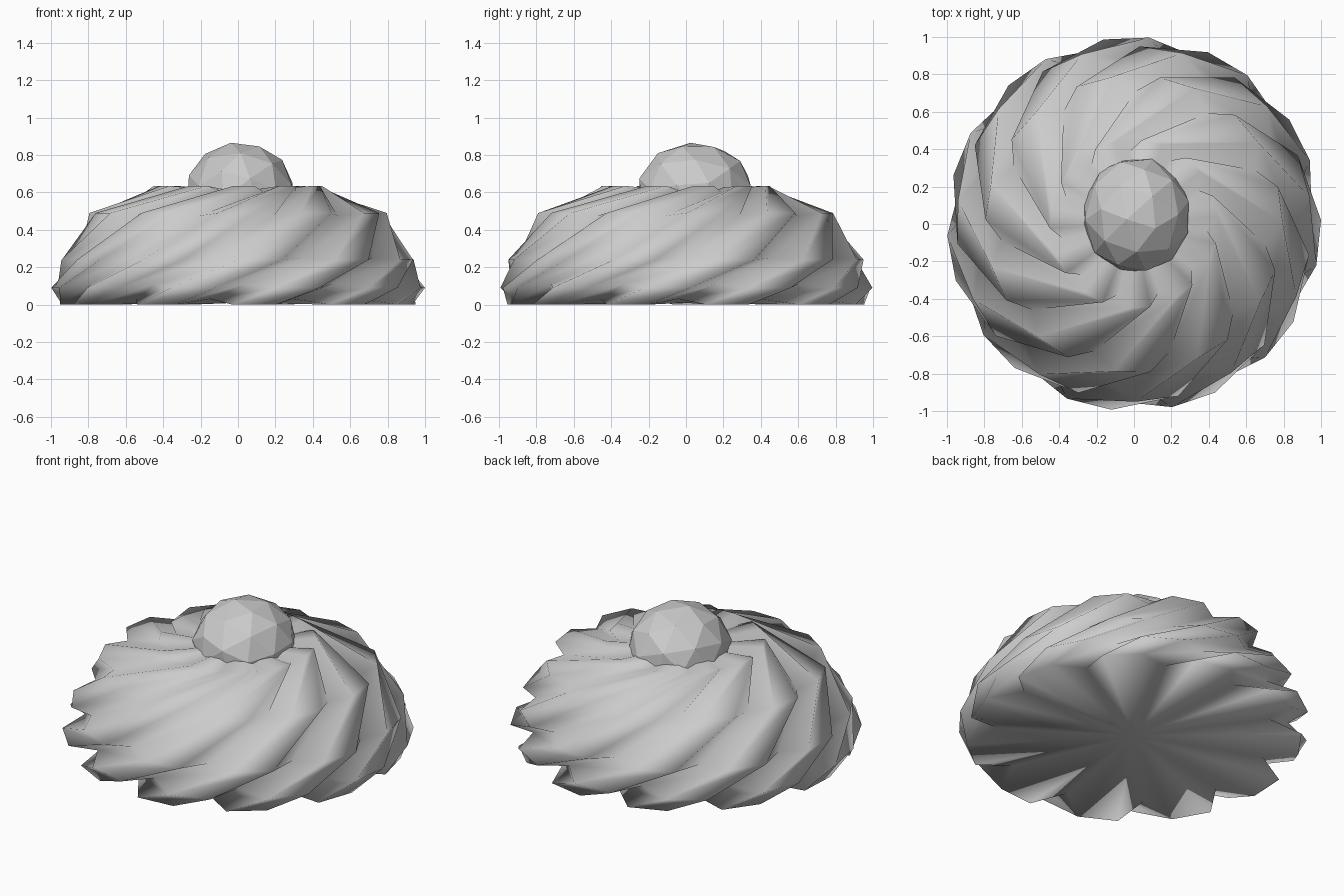
import bpy, bmesh, math
from mathutils import Matrix, Euler

if "Cube" in bpy.data.objects:
    bpy.data.objects.remove(bpy.data.objects["Cube"])

LOBES = 11
STEP = 360 / LOBES
# ring: ridge radius, ridge z, valley radius, valley z, twist in degrees
RINGS = [
    (0.955, 0.00, 0.785, 0.03, -52),
    (1.000, 0.09, 0.88, 0.11, -38.5),
    (0.950, 0.24, 0.86, 0.25, -17),
    (0.795, 0.49, 0.71, 0.475, 7.5),
    (0.450, 0.635, 0.385, 0.605, 45),
]


def new_object(name, bm):
    mesh = bpy.data.meshes.new(name)
    bm.to_mesh(mesh)
    bm.free()
    ob = bpy.data.objects.new(name, mesh)
    bpy.context.collection.objects.link(ob)
    return ob


# Piped swirl: twisted star rings, two points per ridge and one per valley
bm = bmesh.new()
loops = []
for rr, rz, vr, vz, twist in RINGS:
    loop = []
    for i in range(LOBES):
        for offset, r, z in ((-7, rr, rz), (7, rr, rz), (STEP / 2, vr, vz)):
            a = math.radians(twist + i * STEP + offset)
            loop.append(bm.verts.new((r * math.cos(a), r * math.sin(a), z)))
    loops.append(loop)
n = 3 * LOBES
for low, high in zip(loops, loops[1:]):
    for i in range(n):
        j = (i + 1) % n
        bm.faces.new((low[i], low[j], high[j], high[i]))

# Fans closing the underside and the top
bottom = bm.verts.new((0, 0, 0.01))
top = bm.verts.new((0, 0, 0.60))
for i in range(n):
    j = (i + 1) % n
    bm.faces.new((loops[0][j], loops[0][i], bottom))
    bm.faces.new((loops[-1][i], loops[-1][j], top))
bmesh.ops.recalc_face_normals(bm, faces=bm.faces)
for f in bm.faces:
    f.smooth = True
new_object("piped_swirl", bm)

# Faceted ball sitting in the middle
bm = bmesh.new()
bmesh.ops.create_icosphere(bm, subdivisions=2, radius=1)
bmesh.ops.transform(bm, matrix=Euler((0.35, 0.25, 0.4)).to_matrix().to_4x4(), verts=bm.verts)
bmesh.ops.transform(
    bm,
    matrix=Matrix.Translation((0.012, 0.048, 0.60)) @ Matrix.Diagonal((0.293, 0.315, 0.27, 1)),
    verts=bm.verts)
new_object("top_ball", bm)
